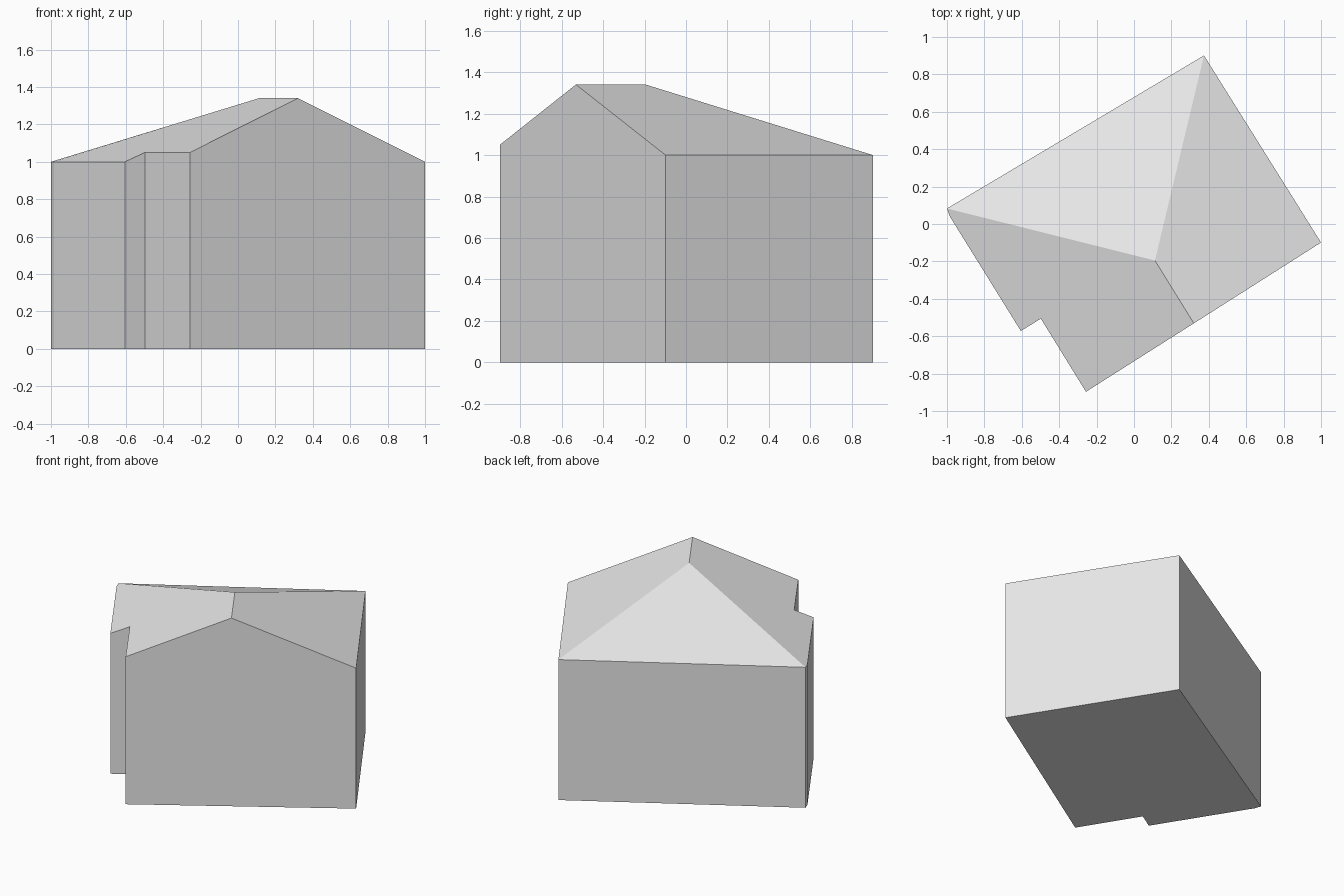
import bpy
import bmesh

cube = bpy.data.objects.get("Cube")
if cube:
    bpy.data.objects.remove(cube, do_unlink=True)

grey = bpy.data.materials.new("plain_grey")
grey.use_nodes = True
grey.diffuse_color = (0.8, 0.8, 0.8, 1)
grey.node_tree.nodes["Principled BSDF"].inputs["Base Color"].default_value = (0.8, 0.8, 0.8, 1)

# Footprint corners with eaves heights, counter-clockwise seen from above
EAVES = {
    "back_right": (-1.0, 0.083, 1.0),
    "side_bend": (-0.984, 0.039, 1.0),
    "side_front": (-0.605, -0.572, 1.0),
    "notch": (-0.498, -0.506, 1.05),
    "front_right": (-0.257, -0.897, 1.05),
    "gable_peak": (0.32, -0.531, 1.34),
    "front_left": (1.0, -0.099, 1.0),
    "back_left": (0.374, 0.901, 1.0),
}
RIDGE_END = (0.112, -0.195, 1.34)


def make_object(name, polygons):
    """Flat-shaded mesh from polygons given as lists of points."""
    bm = bmesh.new()
    for points in polygons:
        bm.faces.new([bm.verts.new(p) for p in points])
    bmesh.ops.remove_doubles(bm, verts=bm.verts, dist=0.0001)
    mesh = bpy.data.meshes.new(name)
    bm.to_mesh(mesh)
    bm.free()
    mesh.materials.append(grey)
    obj = bpy.data.objects.new(name, mesh)
    bpy.context.collection.objects.link(obj)


def ground(p):
    return (p[0], p[1], 0)


# Walls and floor, with the front gable as one flat face
names = list(EAVES)
outline = [EAVES[n] for n in names if n != "gable_peak"]
walls = [[ground(p) for p in reversed(outline)]]
for a, b in zip(outline, outline[1:] + outline[:1]):
    face = [ground(a), ground(b), b]
    if a == EAVES["front_right"]:
        face.append(EAVES["gable_peak"])
    walls.append(face + [a])
make_object("walls", walls)

# Roof: two slopes meeting at the ridge and a hipped back end
right_slope = [EAVES[n] for n in names[:6]] + [RIDGE_END]
left_slope = [EAVES[n] for n in names[5:]] + [RIDGE_END]
back_hip = [EAVES["back_left"], EAVES["back_right"], RIDGE_END]
make_object("roof", [right_slope, left_slope, back_hip])
